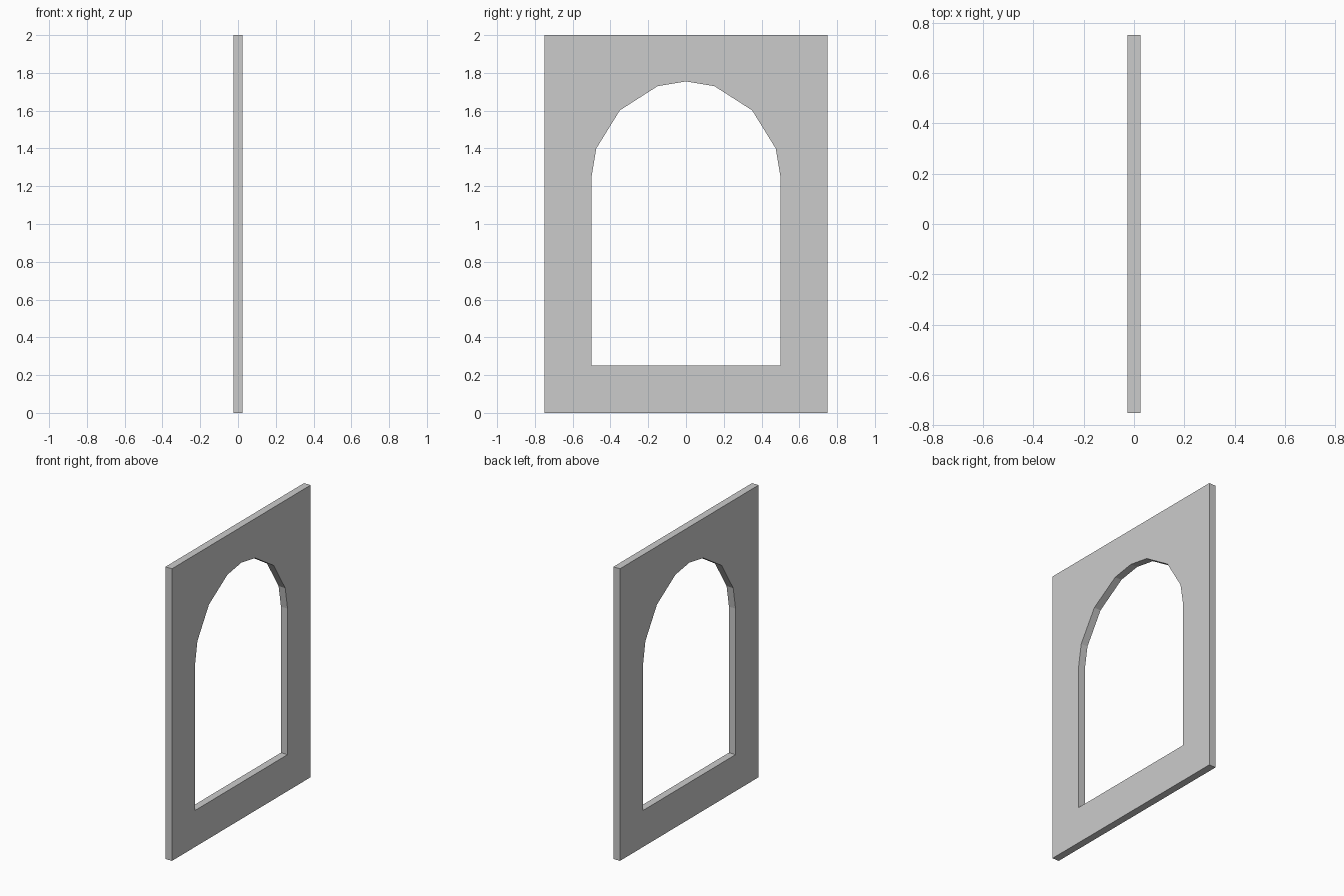
import bpy, bmesh

if "Cube" in bpy.data.objects:
    bpy.data.objects.remove(bpy.data.objects["Cube"])

THICKNESS = 0.05

# Outer rectangle and arched opening in the (y, z) plane
outer = [(-0.75, 0), (0.75, 0), (0.75, 2), (-0.75, 2)]
half_arch = [(0.5, 0.25), (0.5, 1.25), (0.475, 1.4), (0.35, 1.602), (0.15, 1.73)]
opening = half_arch + [(0, 1.755)] + [(-y, z) for y, z in reversed(half_arch)]


def add_loop(bm, points):
    verts = [bm.verts.new((-THICKNESS / 2, y, z)) for y, z in points]
    return [bm.edges.new((v, verts[(i + 1) % len(verts)])) for i, v in enumerate(verts)]


# Fill between the two outlines, then extrude to a solid panel
bm = bmesh.new()
edges = add_loop(bm, outer) + add_loop(bm, opening)
bmesh.ops.triangle_fill(bm, use_beauty=True, use_dissolve=False, edges=edges, normal=(1, 0, 0))
ext = bmesh.ops.extrude_face_region(bm, geom=bm.faces[:], use_keep_orig=True)
moved = [g for g in ext["geom"] if isinstance(g, bmesh.types.BMVert)]
bmesh.ops.translate(bm, verts=moved, vec=(THICKNESS, 0, 0))
bmesh.ops.recalc_face_normals(bm, faces=bm.faces[:])

mesh = bpy.data.meshes.new("arched_window_wall")
bm.to_mesh(mesh)
bm.free()
wall = bpy.data.objects.new("arched_window_wall", mesh)
bpy.context.collection.objects.link(wall)
